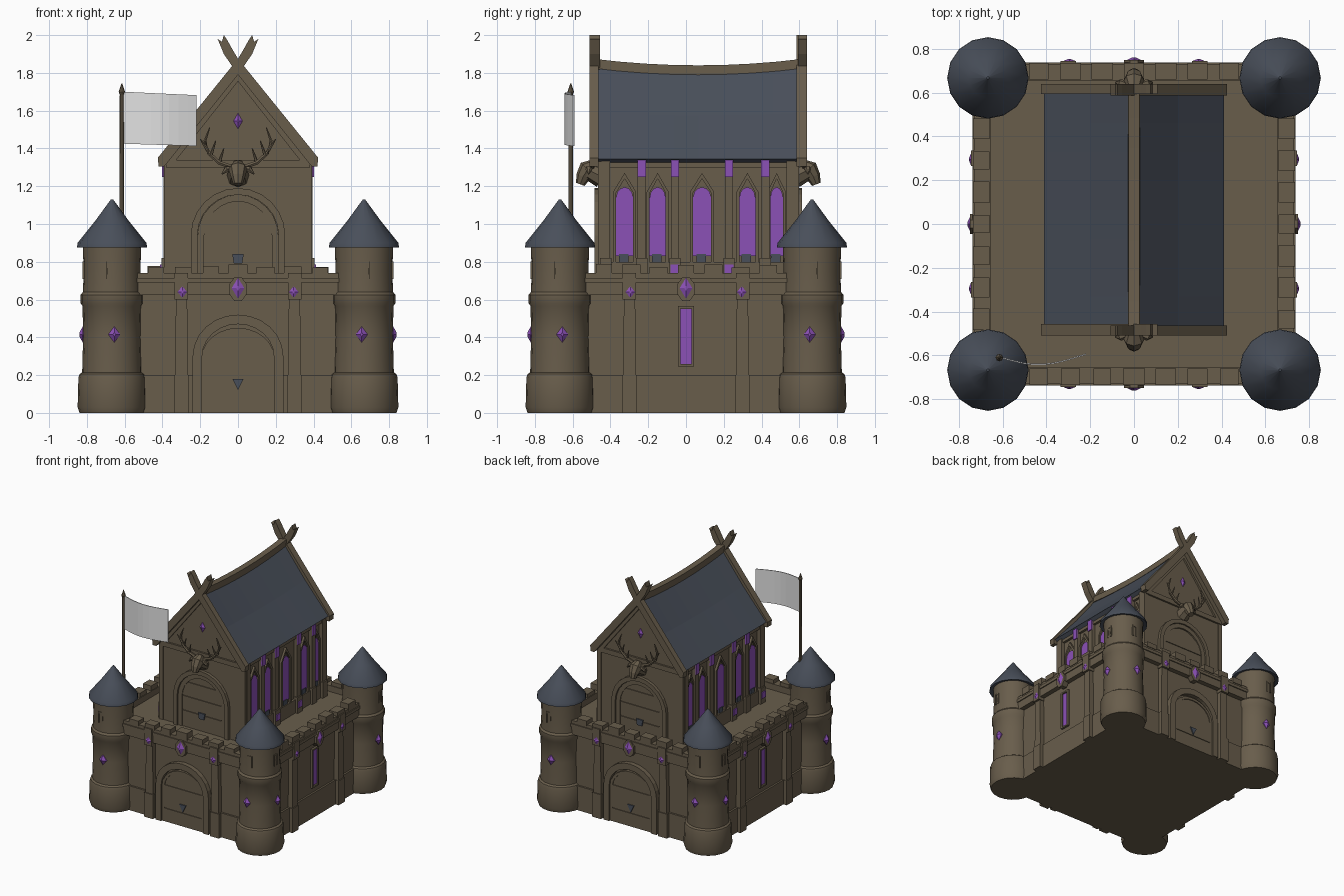
import bpy, bmesh, math, random
from mathutils import Matrix, Vector

if "Cube" in bpy.data.objects:
    bpy.data.objects.remove(bpy.data.objects["Cube"])

random.seed(4)
I = Matrix.Identity(4)
C = 0.065                                   # y centre of the hall


def material(name, col):
    m = bpy.data.materials.new(name)
    m.diffuse_color = (*col, 1)
    m.use_nodes = True
    m.node_tree.nodes["Principled BSDF"].inputs["Base Color"].default_value = m.diffuse_color
    return m


STONE = material("brown stone", (0.14, 0.11, 0.071))
SLATE = material("blue grey slate", (0.066, 0.078, 0.102))
PURPLE = material("purple glass", (0.26, 0.082, 0.47))
CLOTH = material("pale cloth", (0.75, 0.75, 0.75))


def loft(name, rings, mat=STONE, M=I, smooth=False):
    """Join rings of equal point count into one closed solid."""
    bm = bmesh.new()
    vs = [[bm.verts.new(M @ Vector(p)) for p in r] for r in rings]
    n = len(rings[0])
    for a, b in zip(vs, vs[1:]):
        for i in range(n):
            j = (i + 1) % n
            bm.faces.new((a[i], a[j], b[j], b[i]))
    bm.faces.new(vs[0])
    bm.faces.new(vs[-1])
    bmesh.ops.recalc_face_normals(bm, faces=bm.faces)
    me = bpy.data.meshes.new(name)
    bm.to_mesh(me)
    bm.free()
    me.materials.append(mat)
    ob = bpy.data.objects.new(name, me)
    bpy.context.collection.objects.link(ob)
    if smooth:
        bpy.ops.object.select_all(action='DESELECT')
        ob.select_set(True)
        bpy.context.view_layer.objects.active = ob
        bpy.ops.object.shade_smooth_by_angle(angle=math.radians(35))
    return ob


def prism(name, pts, y0, y1, mat=STONE, M=I):
    return loft(name, [[(x, y, z) for x, z in pts] for y in (y0, y1)], mat, M)


def box(name, x0, x1, y0, y1, z0, z1, mat=STONE, M=I):
    return prism(name, [(x0, z0), (x1, z0), (x1, z1), (x0, z1)], y0, y1, mat, M)


def lathe(name, cx, cy, prof, n, mat=STONE, smooth=True):
    rings = [[(cx + r * math.cos(2 * math.pi * i / n), cy + r * math.sin(2 * math.pi * i / n), z)
              for i in range(n)] for r, z in prof]
    return loft(name, rings, mat, I, smooth)


def rod(name, path, radii, M=I, n=6, mat=STONE):
    path = [Vector(p) for p in path]
    rings = []
    for i, p in enumerate(path):
        d = path[min(i + 1, len(path) - 1)] - path[max(i - 1, 0)]
        q = d.to_track_quat('Z', 'Y')
        rings.append([p + q @ Vector((radii[i] * math.cos(a), radii[i] * math.sin(a), 0))
                      for a in (2 * math.pi * k / n for k in range(n))])
    return loft(name, rings, mat, M)


def gem(name, x, y, z, w, h, d, M=I):
    """Diamond stud: rhombus base rising to a small front facet."""
    rh = lambda s, yy: [(x + w * s, yy, z), (x, yy, z + h * s), (x - w * s, yy, z), (x, yy, z - h * s)]
    return loft(name, [rh(1, y + d), rh(1, y), rh(0.25, y - d)], PURPLE, M)


def arch_pts(w, base, spring, top, n=12):
    arc = [(w * math.cos(math.pi * i / n), spring + (top - spring) * math.sin(math.pi * i / n))
           for i in range(n + 1)]
    return [(w, base)] + arc + [(-w, base)]


def arch(name, w, top, base, spring, t, y0, y1, M):
    prism(name, arch_pts(w, base, spring, top) + arch_pts(w - t, base, spring, top - t)[::-1],
          y0, y1, STONE, M)


# ---- lower castle block
box("castle_block", -0.69, 0.69, -0.69, 0.69, 0, 0.69)
box("castle_plinth", -0.705, 0.705, -0.705, 0.705, 0, 0.2)

# ---- corner towers with conical roofs
for sx in (-1, 1):
    for sy in (-1, 1):
        x, y = 0.667 * sx, 0.667 * sy
        lathe("tower", x, y, [(0.172, 0), (0.182, 0.03), (0.178, 0.185), (0.172, 0.205), (0.158, 0.215),
                              (0.153, 0.4), (0.156, 0.565), (0.166, 0.58), (0.166, 0.625), (0.154, 0.64),
                              (0.15, 0.75), (0.155, 0.89)], 20)
        lathe("tower_roof", x, y, [(0.15, 0.885), (0.186, 0.875), (0.182, 0.9), (0.09, 1.015), (0.006, 1.13)],
              16, SLATE)

# ---- four outer walls
for k in range(4):
    R = Matrix.Rotation(k * math.pi / 2, 4, 'Z')
    box("parapet", -0.56, 0.56, -0.73, -0.655, 0.625, 0.74, M=R)
    box("parapet_ledge", -0.55, 0.55, -0.738, -0.67, 0.69, 0.715, M=R)
    for i in range(-3, 4):
        w, h = random.uniform(0.04, 0.05), random.uniform(0.768, 0.79)
        box("merlon", i * 0.145 - w, i * 0.145 + w, -0.735, -0.66, 0.73, h, M=R)
    for s in (-1, 1):
        # wall pilaster, capital and stud
        prism("pilaster", [(s * 0.262, 0), (s * 0.335, 0), (s * 0.328, 0.66), (s * 0.27, 0.66)],
              -0.728, -0.68, M=R)
        box("pilaster_foot", s * 0.3 - 0.04, s * 0.3 + 0.04, -0.735, -0.68, 0, 0.2, M=R)
        box("pilaster_capital", s * 0.3 - 0.036, s * 0.3 + 0.036, -0.745, -0.68, 0.6, 0.74, M=R)
        gem("pilaster_gem", s * 0.295, -0.745, 0.64, 0.026, 0.03, 0.008, R)
        # tower stud and arrow slit
        gem("tower_gem", s * 0.655, -0.822, 0.415, 0.032, 0.042, 0.018, R)
        x = s * 0.68
        for a, b in ((-0.02, -0.011), (0.011, 0.02)):
            box("slit_jamb", x + a, x + b, -0.822, -0.79, 0.71, 0.795, M=R)
        box("slit_lintel", x - 0.02, x + 0.02, -0.822, -0.79, 0.79, 0.802, M=R)
    # centre boss on the parapet
    oct_ = [(0.05 * math.cos(a), 0.655 + 0.068 * math.sin(a))
            for a in (math.pi / 8 + math.pi / 4 * j for j in range(8))]
    prism("parapet_boss", oct_, -0.748, -0.7, M=R)
    gem("boss_gem", 0, -0.748, 0.66, 0.034, 0.055, 0.013, R)
    if k % 2 == 0:
        # arched gate
        arch("gate_arch_outer", 0.24, 0.52, 0, 0.3, 0.05, -0.728, -0.68, R)
        arch("gate_arch_inner", 0.192, 0.45, 0, 0.29, 0.022, -0.715, -0.68, R)
        prism("gate_panel", arch_pts(0.18, 0, 0.29, 0.44), -0.708, -0.68, M=R)
        for z in (0.0, 0.115, 0.21):
            box("gate_plank", -0.17, 0.17, -0.714, -0.68, z, z + (0.108 if z < 0.2 else 0.09), M=R)
        prism("gate_lock", [(-0.03, 0.18), (0.03, 0.18), (0, 0.12)], -0.722, -0.7, SLATE, R)
    else:
        # slit window
        box("slit_window_glass", -0.032, 0.032, -0.697, -0.68, 0.26, 0.55, PURPLE, R)
        for s in (-1, 1):
            box("slit_window_side", s * 0.036 - 0.007, s * 0.036 + 0.007, -0.708, -0.68, 0.245, 0.565, M=R)
        for z in (0.245, 0.552):
            box("slit_window_rail", -0.043, 0.043, -0.708, -0.68, z, z + 0.013, M=R)

# ---- great hall body with gables
prism("hall_body", [(-0.365, 0.66), (0.365, 0.66), (0.365, 1.34), (0, 1.8), (-0.365, 1.34)],
      C - 0.525, C + 0.525)

# ---- hall ends: door, beam, gable boards, antlered head
for k in (0, 2):
    M = Matrix.Translation((0, C, 0)) @ Matrix.Rotation(k * math.pi / 2, 4, 'Z')
    arch("hall_door_arch_outer", 0.25, 1.19, 0.68, 0.94, 0.035, -0.55, -0.5, M)
    arch("hall_door_arch_inner", 0.215, 1.155, 0.68, 0.93, 0.035, -0.538, -0.5, M)
    for z in (0.69, 0.83, 0.95):
        box("hall_door_plank", -0.178, 0.178, -0.532, -0.5, z, z + (0.13 if z < 0.7 else 0.11), M=M)
    prism("hall_door_lock", [(-0.03, 0.84), (0.03, 0.84), (0.022, 0.79), (-0.022, 0.79)], -0.542, -0.52, SLATE, M)
    box("gable_beam", -0.38, 0.38, -0.54, -0.5, 1.3, 1.34, M=M)
    gem("gable_gem", 0, -0.527, 1.545, 0.024, 0.042, 0.012, M)
    for s in (-1, 1):
        box("hall_corner_post", s * 0.375 - 0.017, s * 0.375 + 0.017, -0.532, -0.47, 0.68, 1.35, M=M)
        board = [(0.425, 1.35), (0.0, 1.875), (-0.03, 1.925), (-0.055, 1.97), (-0.075, 2.0), (-0.085, 1.965),
                 (-0.108, 1.98), (-0.075, 1.9), (0, 1.79), (0.39, 1.305), (0.42, 1.305)]
        prism("gable_board", [(s * x, z) for x, z in board], -0.575, -0.525 - 0.004 * s, M=M)
        inner = [(0.375, 1.335), (0, 1.8), (0, 1.755), (0.33, 1.335)]
        prism("gable_trim", [(s * x, z) for x, z in inner], -0.54, -0.51, M=M)
        # antlers and ears
        y = -0.56
        rod("antler", [(s * 0.03, y, 1.3), (s * 0.1, y, 1.325), (s * 0.155, y, 1.375), (s * 0.175, y, 1.44),
                       (s * 0.15, y, 1.51)], [0.013, 0.012, 0.011, 0.009, 0.003], M)
        for a, b in (((0.1, 1.325), (0.075, 1.40)), ((0.145, 1.36), (0.118, 1.44)), ((0.16, 1.39), (0.2, 1.45))):
            rod("antler_tine", [(s * a[0], y, a[1]), (s * b[0], y - 0.01, b[1])], [0.01, 0.003], M)
        rod("ear", [(s * 0.03, -0.57, 1.295), (s * 0.06, -0.58, 1.29), (s * 0.085, -0.58, 1.265)],
            [0.012, 0.018, 0.004], M)
    rod("stag_neck", [(0, -0.51, 1.25), (0, -0.58, 1.285)], [0.06, 0.05], M, 8)
    rod("stag_head", [(0, -0.55, 1.315), (0, -0.585, 1.29), (0, -0.61, 1.25), (0, -0.625, 1.21)],
        [0.03, 0.05, 0.038, 0.024], M, 8)

# ---- hall long sides: bays of windows between pilasters
windows = [(-0.325, 0.045), (-0.15, 0.042), (0.085, 0.048), (0.325, 0.042), (0.48, 0.033)]
posts = [-0.425, -0.235, -0.058, 0.228, 0.42, 0.555]
for s in (1, -1):
    M = Matrix.Scale(s, 4, (1, 0, 0)) @ Matrix.Rotation(math.pi / 2, 4, 'Z')
    box("hall_top_beam", -0.44, 0.57, -0.385, -0.35, 1.3, 1.36, M=M)
    box("hall_sill", -0.44, 0.57, -0.385, -0.35, 0.68, 0.8, M=M)
    for x, w in windows:
        glass = arch_pts(w, 0.83, 1.14, 1.195, 6)
        prism("hall_window_glass", glass, -0.373, -0.35, PURPLE, M)
        o, t = w + 0.016, 0.016
        prism("hall_window_frame",
              [(x_, z) for x_, z in [(o, 0.8), (o, 1.17), (0, 1.27), (-o, 1.17), (-o, 0.8), (t - o, 0.8),
                                     (t - o, 1.165), (0, 1.24), (o - t, 1.165), (o - t, 0.8)]],
              -0.382, -0.35, STONE, M)
        for ob in bpy.context.collection.objects[-2:]:
            ob.location.y = x
        box("window_ledge_stud", x - 0.03, x + 0.02, -0.377, -0.36, 0.8, 0.84, SLATE, M)
    for i, x in enumerate(posts):
        box("hall_pilaster", x - 0.022, x + 0.022, -0.395, -0.35, 0.68, 1.36, M=M)
        box("hall_pilaster_foot", x - 0.03, x + 0.03, -0.405, -0.35, 0.68, 0.82, M=M)
        if 0 < i < 5:
            box("pilaster_top_stud", x - 0.022, x + 0.022, -0.403, -0.39, 1.25, 1.35, PURPLE, M)
        if i in (0, 2, 3):
            box("pilaster_foot_stud", x - 0.024, x + 0.024, -0.412, -0.4, 0.735, 0.785, PURPLE, M)

# ---- sagging slate roof and ridge beam
roof, ridge = [], []
for i in range(9):
    t = i / 4 - 1
    y, dz = C + 0.528 * t, 0.025 * t * t
    roof.append([(0.412, y, 1.345), (0.2, y, 1.575 + dz / 2), (0, y, 1.82 + dz), (-0.2, y, 1.575 + dz / 2),
                 (-0.412, y, 1.345), (-0.385, y, 1.325), (0, y, 1.78), (0.385, y, 1.325)])
    y, dz = C + 0.56 * t, 0.035 * t * t
    ridge.append([(a, y, b + dz) for a, b in ((-0.027, 1.79), (0.027, 1.79), (0.025, 1.84), (-0.025, 1.84))])
loft("hall_roof", roof, SLATE)
loft("ridge_beam", ridge)

# ---- flag on the front left tower
lathe("flag_pole", -0.615, -0.61, [(0.013, 0.95), (0.011, 1.69)], 8)
lathe("flag_pole_tip", -0.615, -0.61, [(0.011, 1.685), (0.017, 1.7), (0.002, 1.745)], 8)
strip = []
for i in range(9):
    t = i / 8
    x, y = -0.605 + 0.385 * t, -0.61 - 0.034 * math.sin(math.pi * t * 1.1) + 0.005 * t
    z0, z1 = 1.425 - 0.012 * t, 1.7 - 0.018 * t
    strip.append([(x, y - 0.003, z0), (x, y + 0.003, z0), (x, y + 0.003, z1), (x, y - 0.003, z1)])
loft("flag_cloth", strip, CLOTH)
